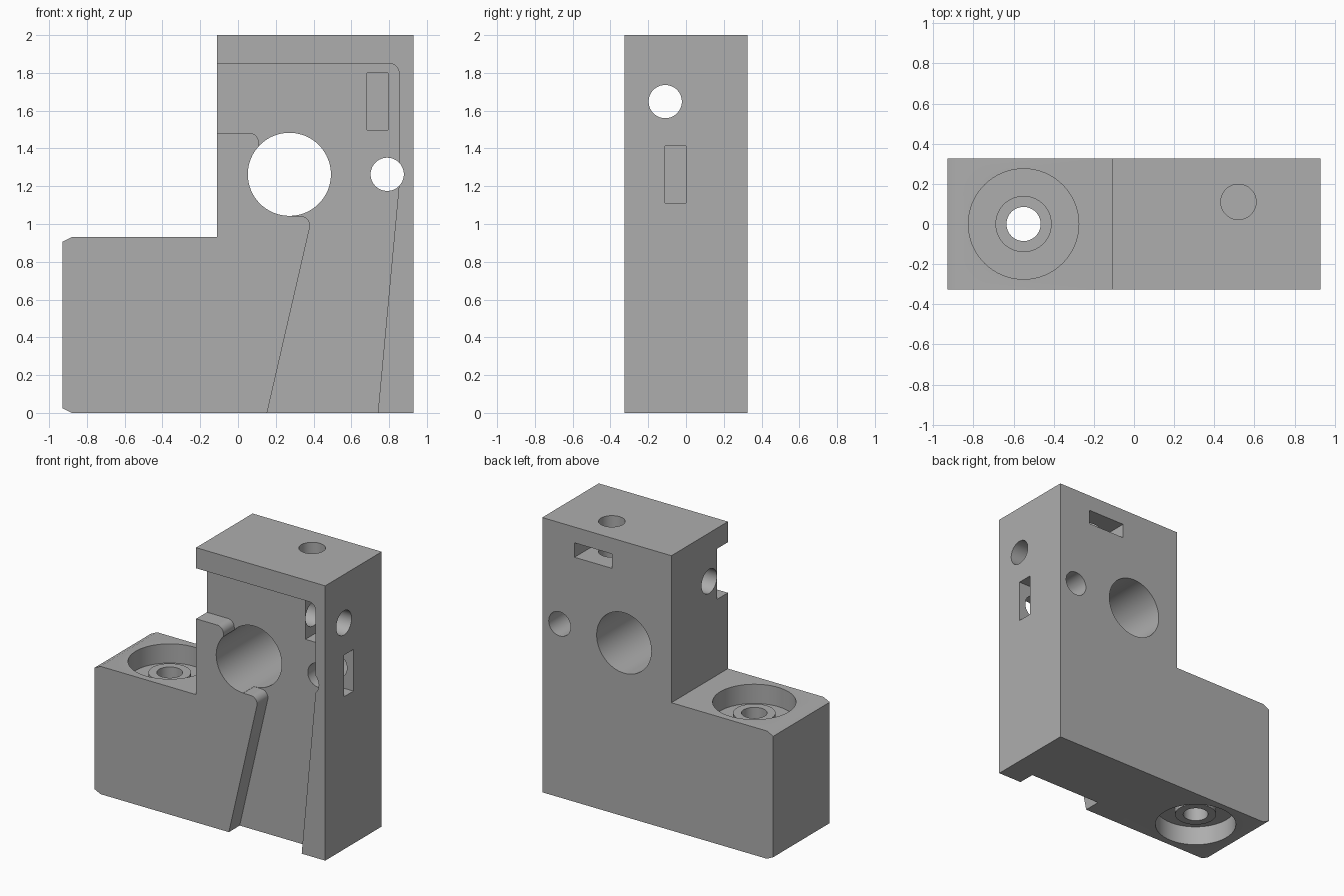
import bpy, bmesh, math
from mathutils import Matrix, Vector

if "Cube" in bpy.data.objects:
    bpy.data.objects.remove(bpy.data.objects["Cube"], do_unlink=True)

HALF = 0.325      # half of the block depth
FLOOR = -0.2      # floor of the front recess
R = 0.088         # screw hole radius

grey = bpy.data.materials.new("plain grey")
grey.use_nodes = True
grey.diffuse_color = (0.42, 0.42, 0.42, 1)
grey.node_tree.nodes["Principled BSDF"].inputs["Base Color"].default_value = (0.42, 0.42, 0.42, 1)


def make(name, bm):
    bmesh.ops.recalc_face_normals(bm, faces=bm.faces)
    mesh = bpy.data.meshes.new(name)
    bm.to_mesh(mesh)
    bm.free()
    mesh.materials.append(grey)
    obj = bpy.data.objects.new(name, mesh)
    bpy.context.collection.objects.link(obj)
    return obj


def prism(name, outline, y0, y1):
    """Outline in x and z, extruded along y."""
    bm = bmesh.new()
    face = bm.faces.new([bm.verts.new((x, y0, z)) for x, z in outline])
    out = bmesh.ops.extrude_face_region(bm, geom=[face])
    verts = [g for g in out["geom"] if isinstance(g, bmesh.types.BMVert)]
    bmesh.ops.translate(bm, verts=verts, vec=(0, y1 - y0, 0))
    return make(name, bm)


def box(name, low, high):
    outline = [(low[0], low[2]), (high[0], low[2]), (high[0], high[2]), (low[0], high[2])]
    return prism(name, outline, low[1], high[1])


def cylinder(name, start, end, radius):
    start, end = Vector(start), Vector(end)
    axis = end - start
    turn = axis.to_track_quat("Z", "Y").to_matrix().to_4x4()
    bm = bmesh.new()
    bmesh.ops.create_cone(bm, cap_ends=True, segments=64, radius1=radius, radius2=radius,
                          depth=axis.length, matrix=Matrix.Translation((start + end) / 2) @ turn)
    return make(name, bm)


def lathe(name, profile, centre):
    """Profile of radius and height, spun around a vertical axis."""
    bm = bmesh.new()
    verts = [bm.verts.new((r, 0, z)) for r, z in profile]
    edges = [bm.edges.new(pair) for pair in zip(verts, verts[1:])]
    bmesh.ops.spin(bm, geom=verts + edges, cent=(0, 0, 0), axis=(0, 0, 1),
                   angle=math.tau, steps=64, use_duplicate=False)
    bmesh.ops.remove_doubles(bm, verts=bm.verts, dist=1e-5)
    bmesh.ops.translate(bm, verts=bm.verts, vec=centre)
    return make(name, bm)


def rounded(before, corner, after, radius, steps=8):
    """Points of a fillet at a corner."""
    b, c, a = Vector(before), Vector(corner), Vector(after)
    u, v = (b - c).normalized(), (a - c).normalized()
    half = u.angle(v) / 2
    mid = c + (u + v).normalized() * radius / math.sin(half)
    p = c + u * radius / math.tan(half) - mid
    q = c + v * radius / math.tan(half) - mid
    return [tuple(mid + (p.lerp(q, i / steps)).normalized() * radius) for i in range(steps + 1)]


# L-shaped block with small chamfers on the foot
block = prism("clamp_block", [
    (-0.88, 0), (0.93, 0), (0.93, 2), (-0.11, 2), (-0.11, 0.93),
    (-0.88, 0.93), (-0.93, 0.905), (-0.93, 0.025)], -HALF, HALF)

# Front recess running from the side, around the bore and out of the bottom
top_l, top_r, knee = (-0.3, 1.85), (0.852, 1.85), (0.852, 1.2)
foot_r, foot_l = (0.731, -0.1), (0.131, -0.1)
lip, lip_in = (0.394, 1.042), (0.27, 1.042)
ear_in, ear, ear_l = (0.11, 1.3), (0.11, 1.482), (-0.3, 1.482)
recess = prism("recess_cutter",
               [top_l] + rounded(top_l, top_r, knee, 0.05) + [knee, foot_r, foot_l]
               + rounded(foot_l, lip, lip_in, 0.05) + [lip_in, ear_in]
               + rounded(ear_in, ear, ear_l, 0.05) + [ear_l], -0.5, FLOOR)

# Foot screw hole with a counterbore and raised collar at both ends
deep, collar, foot_top = 0.14, 0.08, 0.93
lower = [(0, -0.1), (0.275, -0.1), (0.275, deep), (0.14, deep), (0.14, collar), (0.085, collar)]
foot_hole = lathe("foot_hole_cutter",
                  lower + [(r, foot_top - z) for r, z in reversed(lower)], (-0.55, 0, 0))

cutters = [
    recess,
    foot_hole,
    # Large bore and the three screw holes
    cylinder("bore_cutter", (0.272, -0.5, 1.263), (0.272, 0.5, 1.263), 0.22),
    cylinder("front_hole_cutter", (0.79, -0.5, 1.263), (0.79, 0.5, 1.263), R),
    cylinder("side_hole_cutter", (-0.3, -0.11, 1.648), (1.2, -0.11, 1.648), R),
    cylinder("top_hole_cutter", (0.52, 0.11, 1.52), (0.52, 0.11, 2.2), R),
    # Nut slots, one crossing each screw hole
    box("side_nut_slot_cutter", (0.64, -0.11, 1.11), (1.2, 0, 1.413)),
    box("front_nut_slot_cutter", (0.683, -0.5, 1.497), (0.795, 0.04, 1.8)),
    box("back_nut_slot_cutter", (0.37, -0.04, 1.78), (0.67, 0.5, 1.885)),
]

bpy.ops.object.select_all(action="DESELECT")
bpy.context.view_layer.objects.active = block
block.select_set(True)
for cutter in cutters:
    cutter.hide_render = True
    cut = block.modifiers.new(cutter.name, "BOOLEAN")
    cut.operation, cut.solver, cut.object = "DIFFERENCE", "EXACT", cutter
    bpy.ops.object.modifier_apply(modifier=cut.name)
    bpy.data.objects.remove(cutter, do_unlink=True)
bpy.ops.object.shade_smooth_by_angle(angle=math.radians(30))
